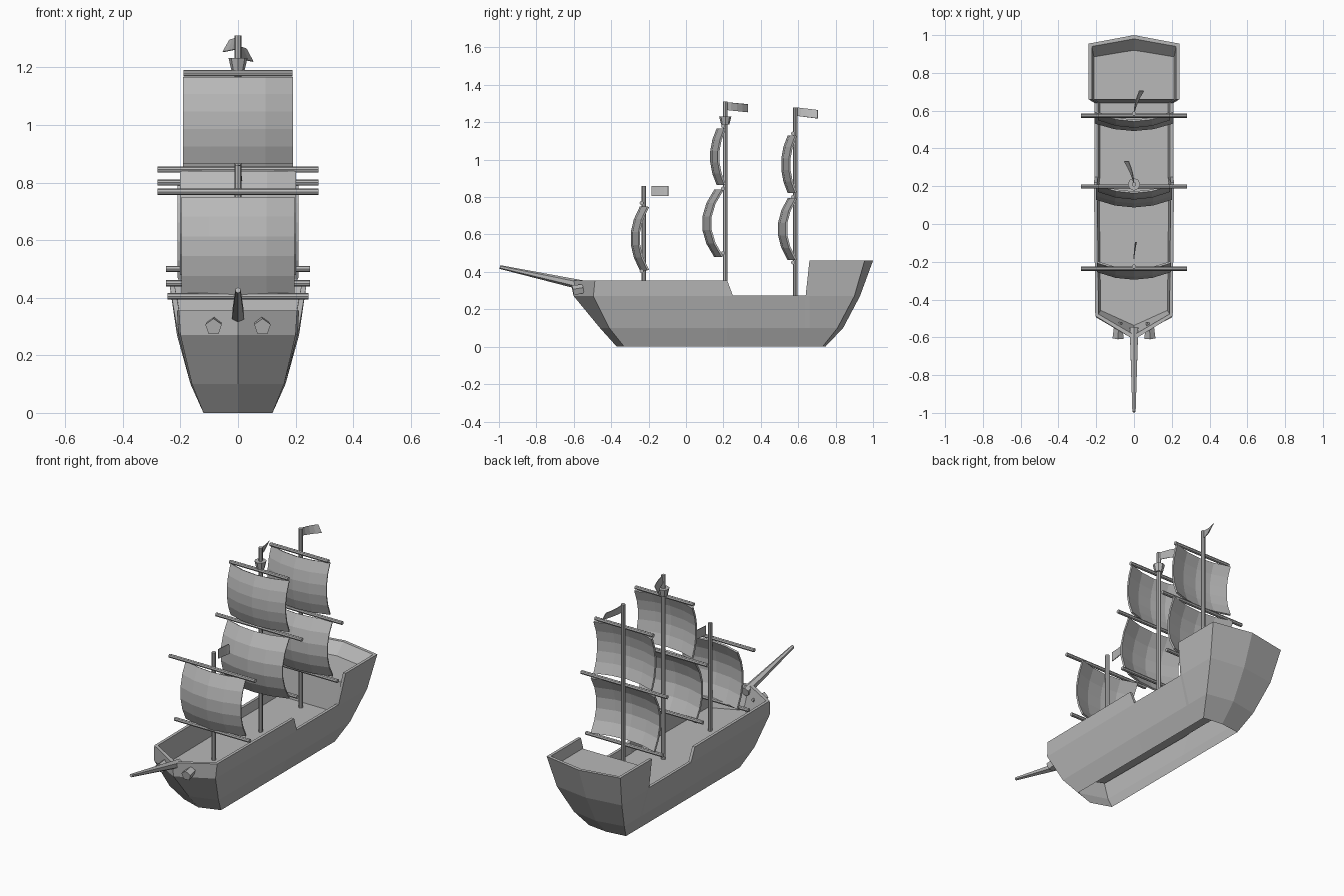
import bpy, bmesh
from mathutils import Vector

cube = bpy.data.objects.get("Cube")
if cube:
    bpy.data.objects.remove(cube, do_unlink=True)

# One plain grey for the whole ship
SHADE = (0.48, 0.48, 0.48, 1)
grey = bpy.data.materials.new("plain grey")
grey.use_nodes = True
grey.diffuse_color = SHADE
grey.node_tree.nodes["Principled BSDF"].inputs["Base Color"].default_value = SHADE


def add_object(name, bm):
    """Turn a bmesh into a grey object in the scene."""
    mesh = bpy.data.meshes.new(name)
    bm.to_mesh(mesh)
    bm.free()
    mesh.materials.append(grey)
    ob = bpy.data.objects.new(name, mesh)
    bpy.context.scene.collection.objects.link(ob)
    return ob


def make(name, verts, faces):
    """Object from points and faces, welded and with outward normals."""
    bm = bmesh.new()
    vs = [bm.verts.new(v) for v in verts]
    for f in faces:
        bm.faces.new([vs[i] for i in f])
    bmesh.ops.remove_doubles(bm, verts=bm.verts, dist=0.0005)
    bmesh.ops.dissolve_degenerate(bm, edges=bm.edges, dist=0.0001)
    bmesh.ops.recalc_face_normals(bm, faces=bm.faces)
    return add_object(name, bm)


def rod(name, a, b, r1, r2, sides=8):
    """Tapered rod between two points."""
    a, b = Vector(a), Vector(b)
    turn = (b - a).to_track_quat('Z', 'Y')
    bm = bmesh.new()
    bmesh.ops.create_cone(bm, cap_ends=True, segments=sides, radius1=r1,
                          radius2=r2, depth=(b - a).length)
    for v in bm.verts:
        v.co = turn @ v.co + (a + b) / 2
    return add_object(name, bm)


def sheet(name, point, cols, rows, thick):
    """Grid surface from a function of u and v, given a thickness."""
    verts = [point(i / cols, j / rows) for j in range(rows + 1) for i in range(cols + 1)]
    w = cols + 1
    faces = [(j * w + i, j * w + i + 1, (j + 1) * w + i + 1, (j + 1) * w + i)
             for j in range(rows) for i in range(cols)]
    mod = make(name, verts, faces).modifiers.new("thickness", 'SOLIDIFY')
    mod.thickness = thick
    mod.offset = 0


# Hull: cross-sections from bow tip to stern tip, decks included, open underneath
MID = (0.12, 0.165, 0.207, 0.212)
WAIST = (0.12, 0.165, 0.207, 0.208)
POOP = (0.12, 0.165, 0.212, 0.24)
TIP = (0, 0, 0, 0)
DECK, POOP_DECK = 0.225, 0.40
# y at each level, half width at each level, rail height, deck height, rail inset, deck inset along y
stations = [
    ((-0.37, -0.46, -0.6, -0.612), TIP, 0.355, DECK, 0.025, 0.075),
    ((-0.33, -0.41, -0.495, -0.487), (0.12, 0.16, 0.2, 0.205), 0.355, DECK, 0.01, 0.03),
    ((0.22,) * 4, MID, 0.355, DECK, 0, 0),
    ((0.25,) * 4, WAIST, 0.275, DECK, 0, 0),
    ((0.64,) * 4, WAIST, 0.275, DECK, 0, 0),
    ((0.66,) * 4, POOP, 0.46, POOP_DECK, 0, 0),
    ((0.73, 0.81, 0.9, 0.955), POOP, 0.46, POOP_DECK, -0.015, -0.07),
    ((0.745, 0.84, 0.93, 1.0), TIP, 0.46, POOP_DECK, -0.02, -0.08),
]
verts, faces = [], []
for ys, xs, rail, deck, inset, deck_inset in stations:
    half = list(zip(xs, ys, (0, 0.1, 0.27, rail)))
    half.append((max(xs[3] - 0.017, 0), ys[3] + inset, rail))
    half.append((max(xs[3] - 0.028, 0), ys[3] + deck_inset, deck))
    verts += half + [(-x, y, z) for x, y, z in reversed(half)]
n = 12
for s in range(len(stations) - 1):
    for k in range(n - 1):
        a, b = s * n + k, (s + 1) * n + k
        faces.append((a, a + 1, b + 1, b))
make("hull", verts, faces)

# Bowsprit and the two short bow guns
rod("bowsprit", (0, -0.55, 0.328), (0, -0.995, 0.426), 0.026, 0.01, 6)
for side, word in ((1, "left"), (-1, "right")):
    rod(word + "_bow_gun", (side * 0.085, -0.605, 0.298), (side * 0.082, -0.55, 0.308),
        0.03, 0.026, 5)
    rod(word + "_bow_gun_breech", (side * 0.082, -0.56, 0.306), (side * 0.07, -0.52, 0.31),
        0.01, 0.01, 5)

# Masts: y, top height, yards (height, half length),
# sails (bottom, top, half width, edge y, belly)
rig = {
    "fore": (-0.225, 0.86, ((0.405, 0.245), (0.768, 0.28)),
             ((0.41, 0.748, 0.195, -0.202, 0.05),)),
    "main": (0.21, 1.31, ((0.5, 0.25), (0.845, 0.28), (1.18, 0.19)),
             ((0.482, 0.837, 0.2, 0.195, 0.065), (0.867, 1.165, 0.19, 0.208, 0.035))),
    "mizzen": (0.585, 1.28, ((0.45, 0.25), (0.8, 0.28), (1.14, 0.19)),
               ((0.465, 0.792, 0.208, 0.588, 0.053), (0.823, 1.128, 0.19, 0.588, 0.035))),
}
for mast, (y, top, yards, sails) in rig.items():
    rod(mast + "_mast", (0, y, DECK), (0, y, top), 0.012, 0.012)
    for i, (z, w) in enumerate(yards):
        rod(f"{mast}_yard_{i + 1}", (-w, y - 0.012, z), (w, y - 0.012, z), 0.011, 0.011)
    for i, (low, high, w, edge, belly) in enumerate(sails):
        def billow(u, v):
            across, up = 2 * u - 1, 2 * v - 1
            return (w * across,
                    edge - belly * (1 - up * up) - 0.04 * (1 - across * across),
                    low + (high - low) * v)
        sheet(f"{mast}_sail_{i + 1}", billow, 4, 5, 0.01)

# Crow's nest: flared tub on the main mast
rod("crows_nest", (0, 0.21, 1.187), (0, 0.21, 1.232), 0.022, 0.033)


# Flags: start y, length, sideways drift, top height, height, droop
def flag(name, y, length, drift, top, height, droop):
    def wave(u, v):
        return (drift * (0.35 * u + 0.65 * u * u) + drift * 0.6 * u * (0.5 - v),
                y + length * u, top - droop * u - height * (1 - v))
    sheet(name, wave, 4, 1, 0.004)


flag("fore_flag", -0.185, 0.09, 0.01, 0.86, 0.055, 0)
flag("main_flag", 0.21, 0.122, -0.04, 1.308, 0.042, 0.012)
flag("mizzen_flag", 0.585, 0.12, 0.04, 1.28, 0.045, 0.015)
